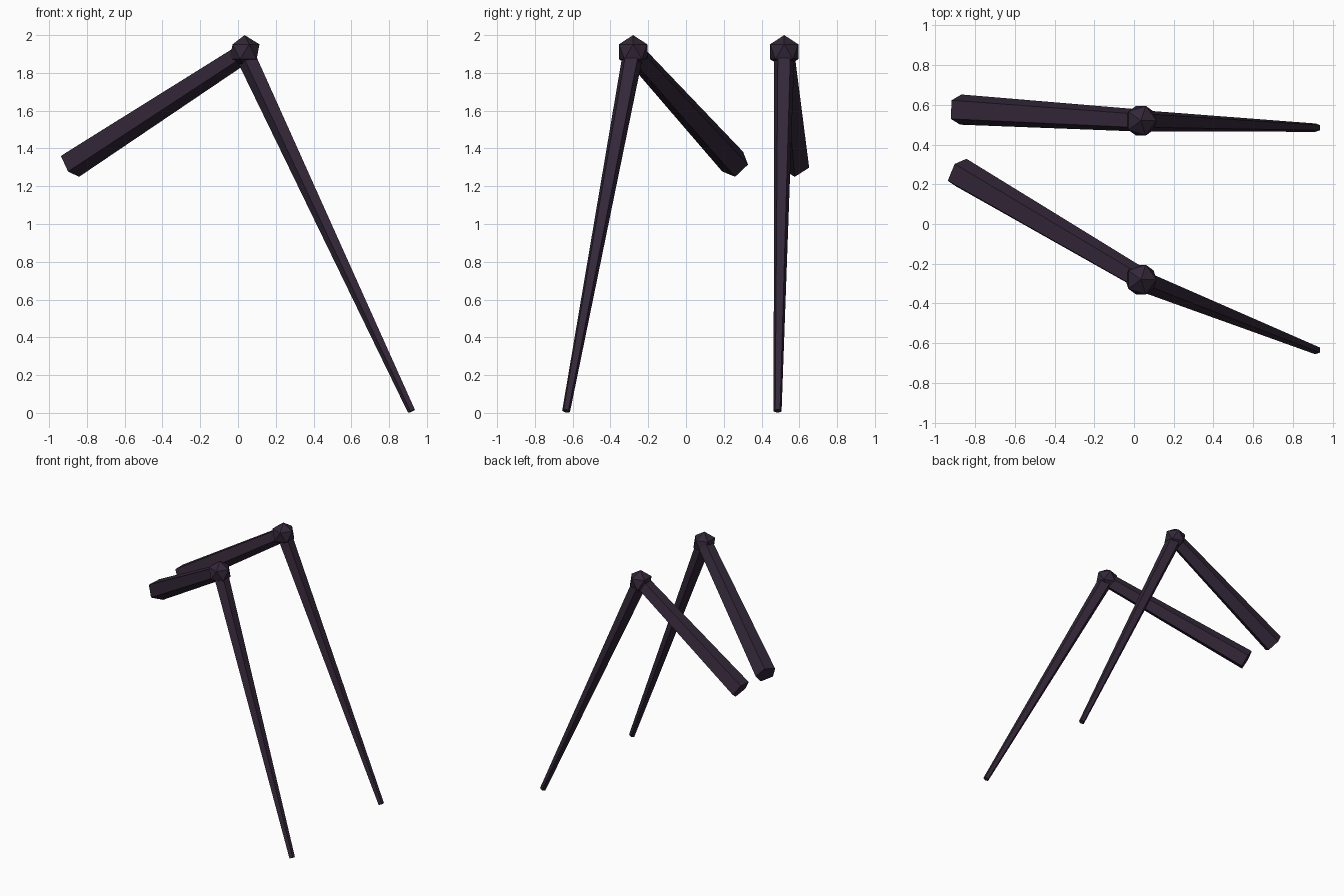
import bpy, bmesh, math
from mathutils import Vector

cube = bpy.data.objects.get("Cube")
if cube:
    bpy.data.objects.remove(cube, do_unlink=True)

SIDES = 5

# Single dark plum material
shell = bpy.data.materials.new("dark_plum")
shell.use_nodes = True
COLOUR = (0.033, 0.020, 0.039, 1)
shell.diffuse_color = COLOUR
bsdf = shell.node_tree.nodes["Principled BSDF"]
bsdf.inputs["Base Color"].default_value = COLOUR
bsdf.inputs["Roughness"].default_value = 0.8


def finish(bm, name):
    bmesh.ops.recalc_face_normals(bm, faces=bm.faces)
    mesh = bpy.data.meshes.new(name)
    bm.to_mesh(mesh)
    bm.free()
    mesh.materials.append(shell)
    obj = bpy.data.objects.new(name, mesh)
    bpy.context.collection.objects.link(obj)
    return obj


def segment(name, start, end, r_start, r_end):
    """Tapered five-sided limb with a flat face on its upper side."""
    axis = (end - start).normalized()
    up = Vector((0, 1, 0)).cross(axis).normalized()
    if up.z < 0:
        up.negate()
    side = axis.cross(up)
    bm = bmesh.new()
    rings = []
    for centre, radius in ((start, r_start), (end, r_end)):
        ring = []
        for i in range(SIDES):
            a = math.tau * (i + 0.5) / SIDES
            ring.append(bm.verts.new(centre + radius * (math.cos(a) * up + math.sin(a) * side)))
        bm.faces.new(ring)
        rings.append(ring)
    low, high = rings
    for i in range(SIDES):
        j = (i + 1) % SIDES
        bm.faces.new((low[i], low[j], high[j], high[i]))
    return finish(bm, name)


def knee_joint(name, centre, radius):
    """Faceted ball covering the bend."""
    bm = bmesh.new()
    bmesh.ops.create_icosphere(bm, subdivisions=1, radius=radius)
    bmesh.ops.translate(bm, verts=bm.verts, vec=centre)
    return finish(bm, name)


# Each leg: y of the hip, knee and foot
for label, hip_y, knee_y, foot_y in (("front", 0.26, -0.28, -0.635),
                                     ("back", 0.576, 0.52, 0.485)):
    hip = Vector((-0.885, hip_y, 1.317))
    knee = Vector((0.035, knee_y, 1.912))
    foot = Vector((0.92, foot_y, 0.01))
    segment(label + "_upper_leg", hip, knee, 0.08, 0.058)
    segment(label + "_lower_leg", knee, foot, 0.057, 0.022)
    knee_joint(label + "_knee", knee, 0.088)
